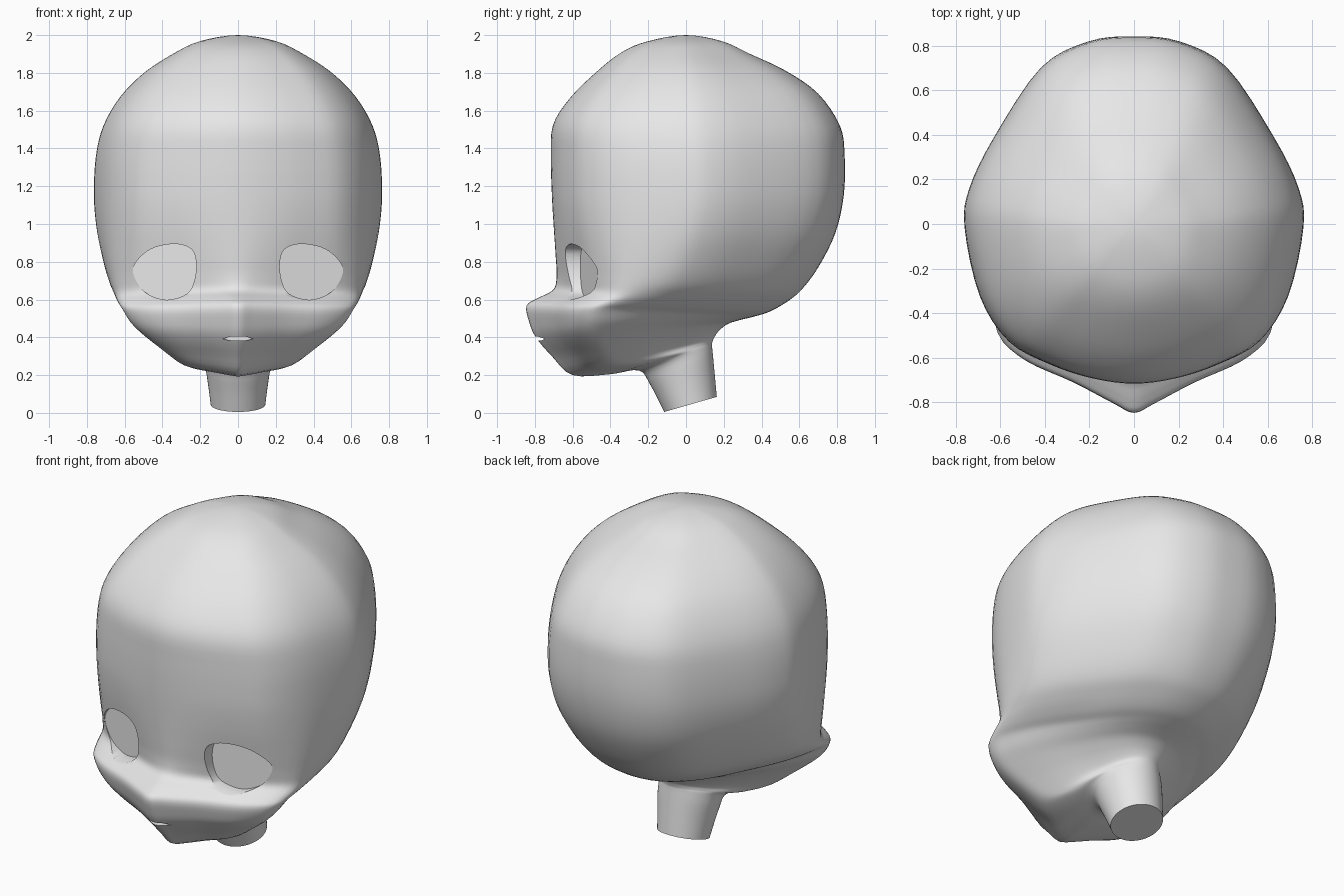
import bpy, bmesh, math
from mathutils import Vector

cube = bpy.data.objects.get("Cube")
if cube:
    bpy.data.objects.remove(cube, do_unlink=True)

grey = bpy.data.materials.new("plain_grey")
grey.use_nodes = True
grey.diffuse_color = (0.8, 0.8, 0.8, 1)
grey.node_tree.nodes["Principled BSDF"].inputs["Base Color"].default_value = (0.8, 0.8, 0.8, 1)


def spline(a, b, c, d, t):
    """Point between b and c on a smooth curve through a, b, c, d."""
    return (b * 2 + (c - a) * t + (a * 2 - b * 5 + c * 4 - d) * t * t
            + (b * 3 - a - c * 3 + d) * t ** 3) * 0.5


def smooth_loop(points, n):
    k = len(points)
    return [spline(points[i - 1], points[i], points[(i + 1) % k], points[(i + 2) % k], s / n)
            for i in range(k) for s in range(n)]


def smooth_path(points, n):
    """First and last points only steer the ends."""
    out = [spline(*points[i - 1:i + 3], s / n)
           for i in range(1, len(points) - 2) for s in range(n)]
    return out + [points[-2]]


def make_object(name, bm):
    bmesh.ops.recalc_face_normals(bm, faces=bm.faces)
    mesh = bpy.data.meshes.new(name)
    bm.to_mesh(mesh)
    bm.free()
    obj = bpy.data.objects.new(name, mesh)
    bpy.context.collection.objects.link(obj)
    mesh.materials.append(grey)
    return obj


# Half cross-sections from front to back: (share of half width, front -1 to back 1)
skull = [(0, -1), (.25, -.97), (.5, -.89), (.74, -.76), (.91, -.5), (1, -.1),
         (.97, .13), (.82, .43), (.55, .82), (.27, .97), (0, 1)]
muzzle = [(0, -1), (.15, -.93), (.45, -.77), (.8, -.61), (.99, -.43), (.97, -.2),
          (.86, .1), (.68, .42), (.48, .72), (.25, .93), (0, 1)]
tube = [(math.sin(i * math.pi / 10), -math.cos(i * math.pi / 10)) for i in range(11)]


def full(half):
    return [Vector(p) for p in half] + [Vector((-x, y)) for x, y in half[-2:0:-1]]


sections = [smooth_loop(full(h), 4) for h in (skull, muzzle, tube)]

# Tilted rings from crown to neck end: front y, front z, back y, back z, half width, section
rings = [
    (.2, 1.968, -.19, 1.968, -.2, 0),
    (0, 2, 0, 2, 0, 0),
    (-.2, 1.968, .19, 1.968, .2, 0),
    (-.34, 1.91, .34, 1.9, .335, 0),
    (-.48, 1.8, .53, 1.81, .49, 0),
    (-.62, 1.66, .7, 1.69, .62, 0),
    (-.705, 1.52, .815, 1.52, .71, 0),
    (-.715, 1.35, .84, 1.36, .75, 0),
    (-.71, 1.15, .835, 1.15, .76, 0),
    (-.7, .98, .79, .95, .748, .1),
    (-.69, .83, .7, .77, .72, .3),
    (-.685, .72, .61, .65, .69, .5),
    (-.705, .65, .53, .585, .66, .75),
    (-.79, .605, .44, .535, .635, .9),
    (-.845, .565, .36, .51, .61, 1),
    (-.83, .48, .28, .49, .57, 1),
    (-.795, .4, .22, .47, .51, 1),
    (-.71, .3, .175, .435, .41, 1),
    (-.6, .2, .15, .4, .3, 1.1),
    (-.4, .205, .14, .375, .235, 1.4),
    (-.25, .225, .138, .355, .185, 1.8),
    (-.19, .15, .145, .28, .168, 2),
    (-.115, .005, .163, .085, .145, 2),
    (-.04, -.14, .18, -.11, .13, 2),
]

# Head and neck as one loft
bm = bmesh.new()
loops = []
for yf, zf, yb, zb, w, blend in smooth_path([Vector(r) for r in rings], 4)[1:]:
    blend = min(max(blend, 0), 2)
    low = min(int(blend), 1)
    loop = []
    for a, b in zip(sections[low], sections[low + 1]):
        u, v = a.lerp(b, blend - low)
        t = (v + 1) / 2
        loop.append(bm.verts.new((u * w, yf + (yb - yf) * t, zf + (zb - zf) * t)))
    loops.append(loop)
size = len(loops[0])
for upper, lower in zip(loops, loops[1:]):
    for i in range(size):
        j = (i + 1) % size
        bm.faces.new((upper[i], upper[j], lower[j], lower[i]))
crown = bm.verts.new((0, 0, 2))
for i in range(size):
    bm.faces.new((crown, loops[0][(i + 1) % size], loops[0][i]))
bm.faces.new(loops[-1])
head = make_object("head", bm)


def add_prism(bm, outline, floor):
    """Closed prism from in front of the face back to floor(x)."""
    front = [bm.verts.new((x, -1, z)) for x, z in outline]
    back = [bm.verts.new((x, floor(x), z)) for x, z in outline]
    bm.faces.new(front)
    bm.faces.new(back)
    for i in range(len(front)):
        bm.faces.new((front[i - 1], front[i], back[i], back[i - 1]))


# Recesses for both eyes and the mouth
eye = [(.28, .885), (.36, .893), (.46, .868), (.535, .805), (.555, .74), (.505, .65),
       (.42, .605), (.34, .603), (.255, .645), (.222, .75), (.232, .845)]
eye = smooth_loop([Vector(p) for p in eye], 4)
mouth = [(-.08, .392), (-.04, .404), (.04, .404), (.08, .392), (.04, .382), (-.04, .382)]
bm = bmesh.new()
for side in (1, -1):
    add_prism(bm, [(side * x, z) for x, z in eye], lambda x: -.56 + .28 * (abs(x) - .22))
add_prism(bm, mouth, lambda x: -.735)
cutter = make_object("recess_cutter", bm)
cutter.hide_render = True

cut = head.modifiers.new("recesses", "BOOLEAN")
cut.operation = "DIFFERENCE"
cut.solver = "EXACT"
cut.object = cutter
bpy.ops.object.select_all(action="DESELECT")
head.select_set(True)
bpy.context.view_layer.objects.active = head
bpy.ops.object.modifier_apply(modifier=cut.name)
bpy.data.objects.remove(cutter, do_unlink=True)
bpy.ops.object.shade_smooth_by_angle(angle=math.radians(40))
